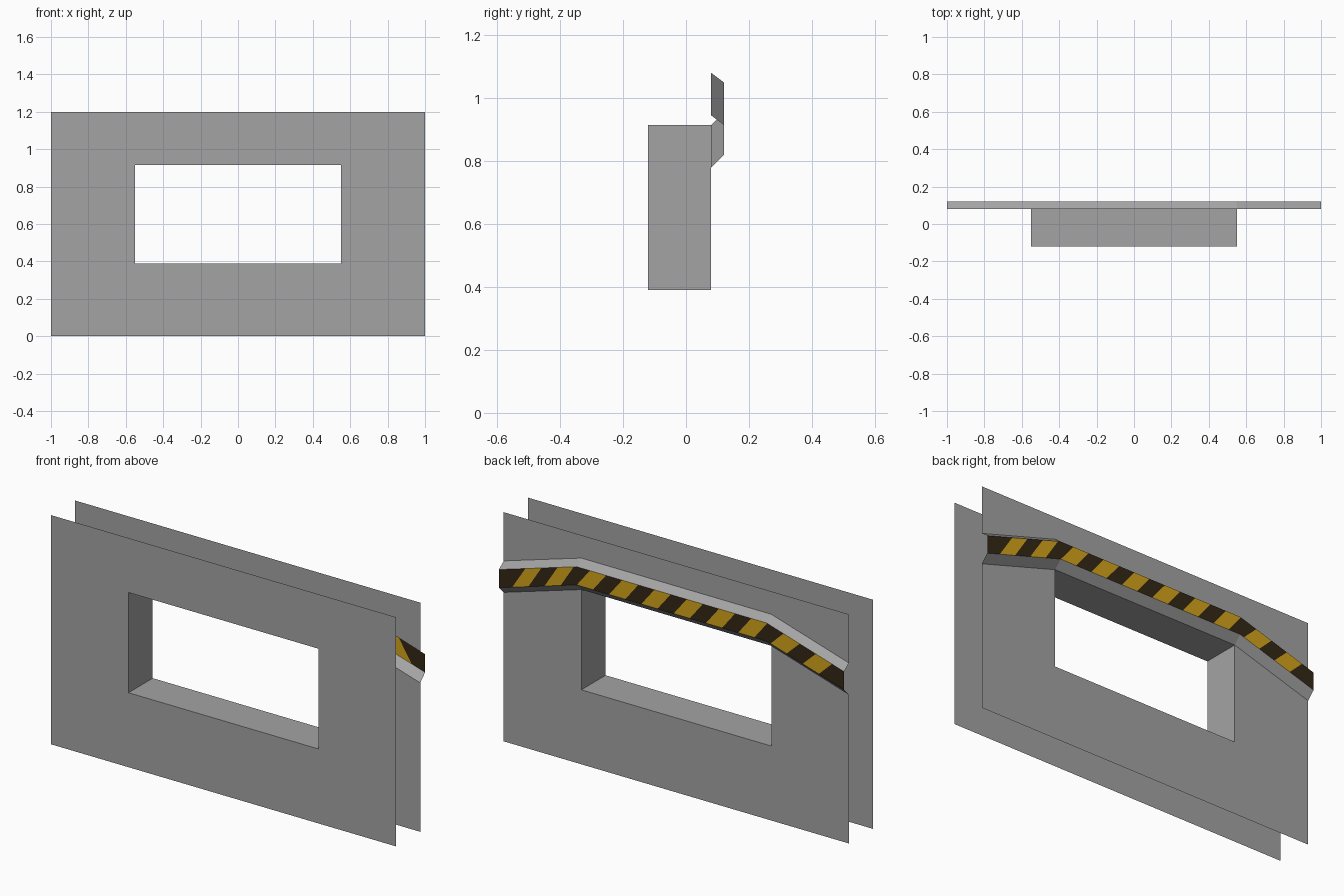
import bpy, bmesh
from mathutils import Vector

if "Cube" in bpy.data.objects:
    bpy.data.objects.remove(bpy.data.objects["Cube"])

W, H = 1.0, 1.2                    # half width and height of the wall
WX, Z0, Z1 = 0.55, 0.39, 0.915     # window half width, sill and head
YF, YB, YT = -0.12, 0.08, 0.12     # front sheet, back sheet, trim face
TOP = 1.08                         # top of the trim on the wall
IN0, IN1 = 0.955, 1.05             # lower and upper edge of the striped face
SLOPE = 0.3                        # fall of the trim beyond the window


def material(name, rgb):
    m = bpy.data.materials.new(name)
    m.diffuse_color = (*rgb, 1)
    m.use_nodes = True
    m.node_tree.nodes["Principled BSDF"].inputs["Base Color"].default_value = m.diffuse_color
    return m


grey = material("wall grey", (0.37, 0.37, 0.37))
yellow = material("hazard yellow", (0.65, 0.37, 0.01))
dark = material("hazard dark", (0.035, 0.021, 0.008))


def drop(x, z):
    """Height z lowered along the sloping ends of the trim."""
    return z - SLOPE * max(0, abs(x) - WX)


def face(bm, pts, want):
    """Add a face whose normal points along want."""
    f = bm.faces.new([bm.verts.new(p) for p in pts])
    f.normal_update()
    if f.normal.dot(Vector(want)) < 0:
        f.normal_flip()


def finish(bm, name, mats):
    bmesh.ops.remove_doubles(bm, verts=bm.verts, dist=1e-4)
    me = bpy.data.meshes.new(name)
    bm.to_mesh(me)
    bm.free()
    for m in mats:
        me.materials.append(m)
    ob = bpy.data.objects.new(name, me)
    bpy.context.collection.objects.link(ob)


# Front sheet, open at its outer edges, with a window
bm = bmesh.new()
cols = [-W, -WX, WX, W]
rows = [0, Z0, Z1, H]
for i in range(3):
    for j in range(3):
        if (i, j) != (1, 1):
            a, b, c, d = cols[i], cols[i + 1], rows[j], rows[j + 1]
            face(bm, [(a, YF, c), (b, YF, c), (b, YF, d), (a, YF, d)], (0, -1, 0))
finish(bm, "front_sheet", [grey])

# Back sheet, left open behind the hollow trim
bm = bmesh.new()
for i in range(3):
    a, b = cols[i], cols[i + 1]
    low = [Z0, Z0] if i == 1 else [drop(a, Z1), drop(b, Z1)]
    for bot, top in (([0, 0], low), ([drop(a, TOP), drop(b, TOP)], [H, H])):
        face(bm, [(a, YB, bot[0]), (b, YB, bot[1]), (b, YB, top[1]), (a, YB, top[0])],
             (0, 1, 0))
finish(bm, "back_sheet", [grey])

# Window reveal joining both sheets
bm = bmesh.new()
ring = [(-WX, Z0), (WX, Z0), (WX, Z1), (-WX, Z1)]
for k, inward in enumerate([(0, 0, 1), (-1, 0, 0), (0, 0, -1), (1, 0, 0)]):
    (a, c), (b, d) = ring[k], ring[(k + 1) % 4]
    face(bm, [(a, YF, c), (b, YF, d), (b, YB, d), (a, YB, c)], inward)
finish(bm, "window_reveal", [grey])

# Trim bevels above and below the striped face, ends open
bm = bmesh.new()
for i in range(3):
    a, b = cols[i], cols[i + 1]
    for zw, zf, up in ((TOP, IN1, 1), (Z1, IN0, -1)):
        face(bm, [(a, YB, drop(a, zw)), (b, YB, drop(b, zw)),
                  (b, YT, drop(b, zf)), (a, YT, drop(a, zf))], (0, 0.5, up))
finish(bm, "trim_bevels", [grey])

# Striped face: cut flat by diagonals, coloured alternately, then bent
PERIOD, START, LEAN = 0.187, 0.885, 0.8
mid = (IN0 + IN1) / 2
bm = bmesh.new()
face(bm, [(-W, YT, IN0), (W, YT, IN0), (W, YT, IN1), (-W, YT, IN1)], (0, 1, 0))
cuts = [((x, YT, mid), (1, 0, 0)) for x in (-WX, WX)]
cuts += [((START - k * PERIOD / 2, YT, mid), (1, 0, LEAN)) for k in range(20)]
for co, no in cuts:
    bmesh.ops.bisect_plane(bm, geom=bm.verts[:] + bm.edges[:] + bm.faces[:],
                           plane_co=co, plane_no=no)
for f in bm.faces:
    c = f.calc_center_median()
    t = (START - c.x - LEAN * (c.z - mid)) / (PERIOD / 2)
    f.material_index = 0 if 0 < t < 19 and int(t) % 2 == 0 else 1
for v in bm.verts:
    v.co.z = drop(v.co.x, v.co.z)
finish(bm, "trim_stripes", [yellow, dark])
